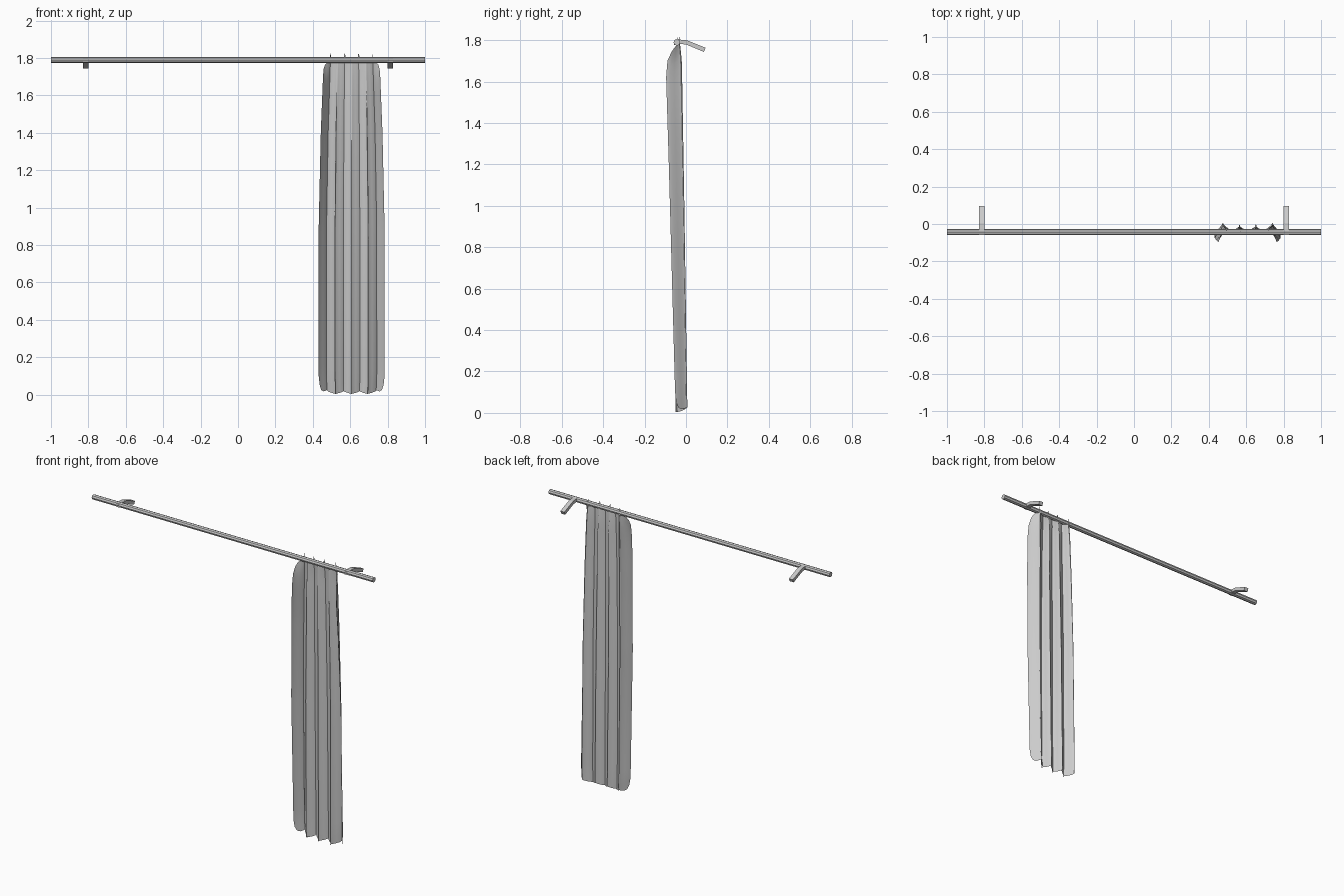
import bpy, bmesh, math

cube = bpy.data.objects.get("Cube")
if cube:
    bpy.data.objects.remove(cube, do_unlink=True)

grey = bpy.data.materials.new("light_grey")
grey.use_nodes = True
grey.diffuse_color = (0.6, 0.6, 0.6, 1)
grey.node_tree.nodes["Principled BSDF"].inputs["Base Color"].default_value = (0.6, 0.6, 0.6, 1)


def add_object(name, bm, smooth=None):
    mesh = bpy.data.meshes.new(name)
    bm.to_mesh(mesh)
    bm.free()
    mesh.materials.append(grey)
    obj = bpy.data.objects.new(name, mesh)
    bpy.context.collection.objects.link(obj)
    if smooth:
        bpy.ops.object.select_all(action='DESELECT')
        obj.select_set(True)
        bpy.context.view_layer.objects.active = obj
        bpy.ops.object.shade_smooth_by_angle(angle=math.radians(smooth))
    return obj


def lerp_table(z, table):
    """Piecewise linear lookup of (height, value) pairs."""
    for (z0, v0), (z1, v1) in zip(table, table[1:]):
        if z <= z1:
            return v0 + (v1 - v0) * max(0, (z - z0) / (z1 - z0))
    return table[-1][1]


# Curtain rod
bm = bmesh.new()
bmesh.ops.create_cone(bm, cap_ends=True, segments=8, radius1=0.016, radius2=0.016, depth=2)
for v in bm.verts:
    x, y, z = v.co
    v.co = (z, x - 0.044, y + 1.79)
bmesh.ops.recalc_face_normals(bm, faces=bm.faces)
add_object("curtain_rod", bm)

# Wall brackets: a bent side profile extruded across the width
BRACKET = [(-0.058, 1.778), (-0.058, 1.798), (-0.03, 1.803), (0.005, 1.80),
           (0.095, 1.764), (0.086, 1.744), (0.0, 1.78), (-0.03, 1.782)]
for side, name in ((1, "left_bracket"), (-1, "right_bracket")):
    bm = bmesh.new()
    face = bm.faces.new([bm.verts.new((side * 0.814 - 0.014, y, z)) for y, z in BRACKET])
    ext = bmesh.ops.extrude_face_region(bm, geom=[face])
    for v in ext["geom"]:
        if isinstance(v, bmesh.types.BMVert):
            v.co.x += 0.028
    bmesh.ops.recalc_face_normals(bm, faces=bm.faces)
    add_object(name, bm)

# Curtain: depth limits of the folds by height
BACK = [(0, 0.007), (1.0, -0.008), (1.7, -0.02), (1.83, -0.034)]
FRONT = [(0, -0.05), (1.6, -0.055), (1.83, -0.05)]
EDGE = [(0, -0.05), (1.2, -0.083), (1.62, -0.096), (1.7, -0.09), (1.78, -0.06)]
FLARE = [(0, 0.0), (0.1, 0.006), (0.9, 0.006), (1.4, -0.005), (1.7, -0.017), (1.8, -0.022)]
FOLDS, STEPS, ROWS = 4, 12, 40

bm = bmesh.new()
grid = []
for i in range(FOLDS * STEPS + 1):
    u = i / STEPS
    end = min(u, FOLDS - u)                      # distance to the nearer edge
    back = 0.5 - 0.5 * math.cos(2 * math.pi * u)  # 0 on front folds, 1 on back folds
    corner = max(0, 1 - end / 0.25) ** 2         # rounded cloth corners
    low = 0.004 + 0.022 * back ** 2 + 0.016 * max(0, 1 - end / 0.5) + 0.08 * corner
    high = 1.772 + 0.054 * back ** 4 - 0.07 * corner
    column = []
    for j in range(ROWS + 1):
        z = low + (high - low) * j / ROWS
        front = lerp_table(z, EDGE if end < 0.5 else FRONT)
        rear = lerp_table(z, BACK) - (0.01 if 1 < u < FOLDS - 1 else 0)
        x = 0.6075 + 0.085 * (u - FOLDS / 2)
        x += lerp_table(z, FLARE) * (u - FOLDS / 2) / (FOLDS / 2)
        x -= 0.012 * math.sin(4 * math.pi * u) * (0.5 if end < 0.5 else 1)  # rounded pleats
        column.append(bm.verts.new((x, front + (rear - front) * back, z)))
    grid.append(column)
for a, b in zip(grid, grid[1:]):
    for j in range(ROWS):
        bm.faces.new((a[j], b[j], b[j + 1], a[j + 1]))
add_object("curtain", bm, smooth=60)
